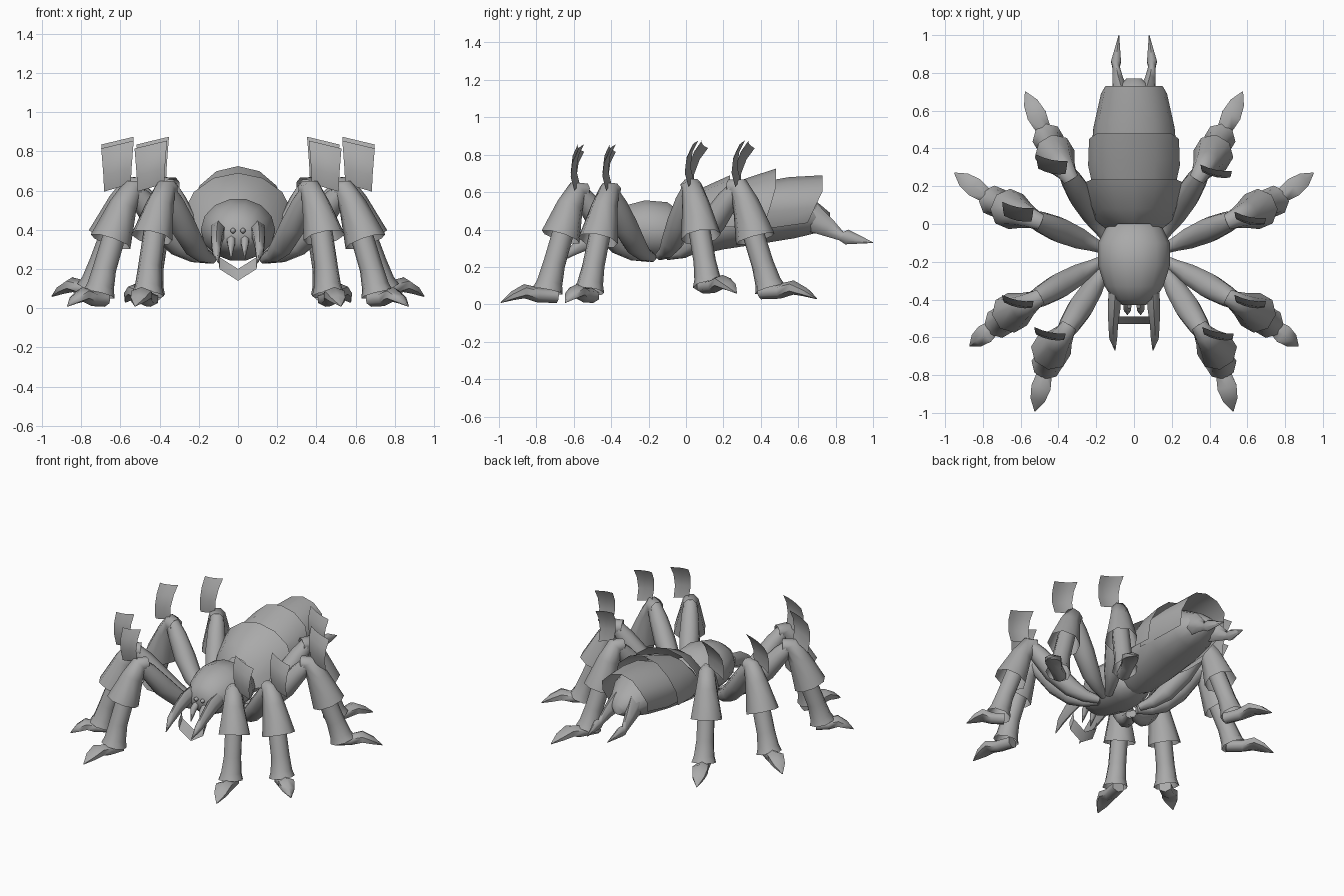
import bpy, bmesh, math
from mathutils import Vector

if "Cube" in bpy.data.objects:
    bpy.data.objects.remove(bpy.data.objects["Cube"])

shell = bpy.data.materials.new("shell_grey")
shell.use_nodes = True
GREY = (0.4, 0.4, 0.4, 1)
shell.diffuse_color = GREY
shell.node_tree.nodes["Principled BSDF"].inputs["Base Color"].default_value = GREY


def loft(name, rings, closed=True, caps=True, angle=40):
    """Skin a list of point rings; open rings make a curved sheet."""
    bm = bmesh.new()
    rows = [[bm.verts.new(p) for p in ring] for ring in rings]
    n = len(rows[0])
    for a, b in zip(rows, rows[1:]):
        for i in range(n if closed else n - 1):
            j = (i + 1) % n
            bm.faces.new((a[i], a[j], b[j], b[i]))
    if closed and caps:
        bm.faces.new(rows[0])
        bm.faces.new(rows[-1])
    bmesh.ops.recalc_face_normals(bm, faces=bm.faces)
    mesh = bpy.data.meshes.new(name)
    bm.to_mesh(mesh)
    bm.free()
    mesh.materials.append(shell)
    obj = bpy.data.objects.new(name, mesh)
    bpy.context.collection.objects.link(obj)
    bpy.ops.object.select_all(action="DESELECT")
    obj.select_set(True)
    bpy.context.view_layer.objects.active = obj
    bpy.ops.object.shade_smooth_by_angle(angle=math.radians(angle))
    return obj


def tube(name, path, radii, side, caps=True, sides=8):
    """Sweep an oval (side radius, other radius) along a path."""
    rings = []
    for i, p in enumerate(path):
        d = (path[min(i + 1, len(path) - 1)] - path[max(i - 1, 0)]).normalized()
        n = side.cross(d).normalized()
        r = radii[i] if isinstance(radii[i], tuple) else (radii[i], radii[i])
        rings.append([p + side * r[0] * math.cos(t) + n * r[1] * math.sin(t)
                      for t in (math.tau * (k + 0.5) / sides for k in range(sides))])
    return loft(name, rings, caps=caps, angle=65)


def body(name, sections, sides=14):
    """Loft along y from (y, half width, bottom z, top z)."""
    rings = []
    for y, w, lo, hi in sections:
        c, h = (lo + hi) / 2, (hi - lo) / 2
        rings.append([(w * math.cos(t), y, c + h * math.sin(t))
                      for t in (math.tau * k / sides for k in range(sides))])
    return loft(name, rings, angle=50)


def plate(name, sections, start, steps=8):
    """Arched back plate from (y, half width, centre z, height)."""
    rings = []
    for y, w, c, h in sections:
        ts = [math.radians(start + (180 - 2 * start) * k / steps) for k in range(steps + 1)]
        rings.append([(w * math.cos(t), y + 0.08 * min(0, math.sin(t) - 0.5),
                       c + h * math.sin(t)) for t in ts])
    return loft(name, rings, closed=False)


# Head and thorax
body("thorax", [(-0.43, 0.06, 0.33, 0.42), (-0.4, 0.11, 0.29, 0.48), (-0.33, 0.155, 0.26, 0.53),
                (-0.22, 0.19, 0.24, 0.56), (-0.1, 0.19, 0.24, 0.55), (-0.02, 0.15, 0.25, 0.49),
                (0.04, 0.08, 0.28, 0.42)])

# Abdomen and its overlapping back plates
body("abdomen", [(-0.02, 0.07, 0.27, 0.4), (0.06, 0.15, 0.26, 0.52), (0.2, 0.2, 0.29, 0.6),
                 (0.4, 0.21, 0.32, 0.65), (0.58, 0.17, 0.35, 0.62), (0.7, 0.11, 0.38, 0.55),
                 (0.77, 0.04, 0.42, 0.49)])
plate("front_back_plate", [(0.0, 0.11, 0.39, 0.14), (0.08, 0.21, 0.42, 0.2), (0.235, 0.285, 0.44, 0.25)], -15)
plate("middle_back_plate", [(0.18, 0.21, 0.47, 0.15), (0.34, 0.245, 0.48, 0.2), (0.48, 0.24, 0.49, 0.235)], -20)
plate("rear_back_plate", [(0.38, 0.23, 0.49, 0.16), (0.55, 0.215, 0.5, 0.18), (0.73, 0.175, 0.52, 0.17)], -30)

# Lower jaw band, hanging as a V under the mouth
jaw = [(-0.1, 0.25), (-0.095, 0.2), (0, 0.14), (0.095, 0.2), (0.1, 0.25)]
loft("lower_jaw", [[(x, -0.53 + 0.04 * k, z + 0.06 * k) for x, z in jaw] for k in range(2)], closed=False)

# Hip, knee, cuff, ankle and toe of the legs on one side
LEGS = {
    "front": [(0.13, -0.2, 0.25), (0.37, -0.58, 0.6), (0.44, -0.67, 0.36), (0.46, -0.74, 0.07), (0.525, -0.99, 0.01)],
    "mid_front": [(0.14, -0.18, 0.25), (0.54, -0.41, 0.6), (0.65, -0.47, 0.34), (0.71, -0.52, 0.07), (0.87, -0.645, 0.01)],
    "mid_rear": [(0.14, -0.14, 0.26), (0.54, 0.03, 0.62), (0.66, 0.08, 0.36), (0.74, 0.12, 0.1), (0.95, 0.27, 0.06)],
    "rear": [(0.13, -0.1, 0.26), (0.36, 0.28, 0.62), (0.42, 0.37, 0.35), (0.455, 0.45, 0.08), (0.575, 0.7, 0.03)],
}
UP = Vector((0, 0, 1))
X = Vector((1, 0, 0))

for s, label in ((1, "left"), (-1, "right")):
    for leg, points in LEGS.items():
        hip, knee, cuff, ankle, toe = (Vector((s * x, y, z)) for x, y, z in points)
        tag = label + "_" + leg
        out = knee - hip
        out.z = 0
        out.normalize()
        side = out.cross(UP)

        # Thigh bows below the straight line up to the knee
        path = [hip.lerp(knee, t) - UP * sag for t, sag in
                ((0, 0), (0.2, 0.05), (0.4, 0.07), (0.65, 0.05), (0.85, 0.01), (1, -0.01))]
        tube(tag + "_thigh", path, [0.025, 0.04, 0.06, 0.07, 0.06, 0.045], side)

        # Knee sleeve flares into an open cuff
        path = [knee - out * 0.05 + UP * 0.005, knee + UP * 0.01, knee.lerp(cuff, 0.3) + out * 0.015, cuff]
        tube(tag + "_knee_sleeve", path, [0.045, 0.055, 0.072, 0.108], side, caps=False)

        # Shin sleeve widens toward the ankle
        path = [cuff.lerp(knee, 0.3), cuff.lerp(ankle, 0.5), ankle.lerp(cuff, 0.15), ankle]
        tube(tag + "_shin", path, [0.058, 0.06, 0.07, 0.084], side, caps=False)

        # Pointed foot
        ahead = toe - ankle
        ahead.z = 0
        length = ahead.length
        ahead.normalize()
        base = Vector((ankle.x, ankle.y, toe.z))
        path = [base + ahead * length * t + UP * h for t, h in
                ((-0.2, 0.035), (0.2, 0.04), (0.5, 0.06), (0.75, 0.035), (1, 0))]
        tube(tag + "_foot", path, [(0.045, 0.038), (0.045, 0.04), (0.06, 0.038), (0.045, 0.024), (0.003, 0.003)],
             ahead.cross(UP), sides=6)

        # Upright plate above the knee; the right rear pair leans back
        lean = 0.3 if s < 0 and leg.endswith("rear") else 0.06
        mid = knee + X * s * 0.075
        rings = []
        for h, bend, half in ((0, 0, 0.068), (0.08, 0.025, 0.072), (0.16, 0.02, 0.078), (0.22, -0.005, 0.083)):
            rings.append([mid + Vector((half * u, lean * h - bend - 0.2 * half * u - 0.012 * (1 - u * u),
                                        h + 0.015 - 0.02 * s * u)) for u in (-1, -0.5, 0, 0.5, 1)])
        loft(tag + "_knee_plate", rings, closed=False)

    # Curved mouth blade
    blade = [Vector((s * x, y, z)) for x, y, z in
             ((0.1, -0.36, 0.4), (0.105, -0.44, 0.38), (0.11, -0.52, 0.34), (0.11, -0.6, 0.29), (0.1, -0.67, 0.23))]
    tube(label + "_mouth_blade", blade, [(0.04, 0.05), (0.038, 0.055), (0.03, 0.045), (0.024, 0.028), (0.002, 0.002)], X, sides=6)

    # Small inner fang and eye bump
    fang = [Vector((s * 0.035, y, z)) for y, z in ((-0.4, 0.36), (-0.45, 0.33), (-0.48, 0.25))]
    tube(label + "_inner_fang", fang, [0.025, 0.022, 0.002], X, sides=6)
    eye = [Vector((s * 0.025, y, 0.395)) for y in (-0.4, -0.44, -0.45)]
    tube(label + "_eye", eye, [0.014, 0.014, 0.004], X)

    # Barbed tail prong
    prong = [Vector((s * x, y, z)) for x, y, z in
             ((0.06, 0.66, 0.47), (0.085, 0.76, 0.41), (0.095, 0.83, 0.365), (0.095, 0.86, 0.36), (0.08, 1.0, 0.33))]
    tube(label + "_tail_prong", prong, [(0.06, 0.08), (0.032, 0.05), (0.022, 0.025), (0.03, 0.04), (0.002, 0.002)], X, sides=6)
